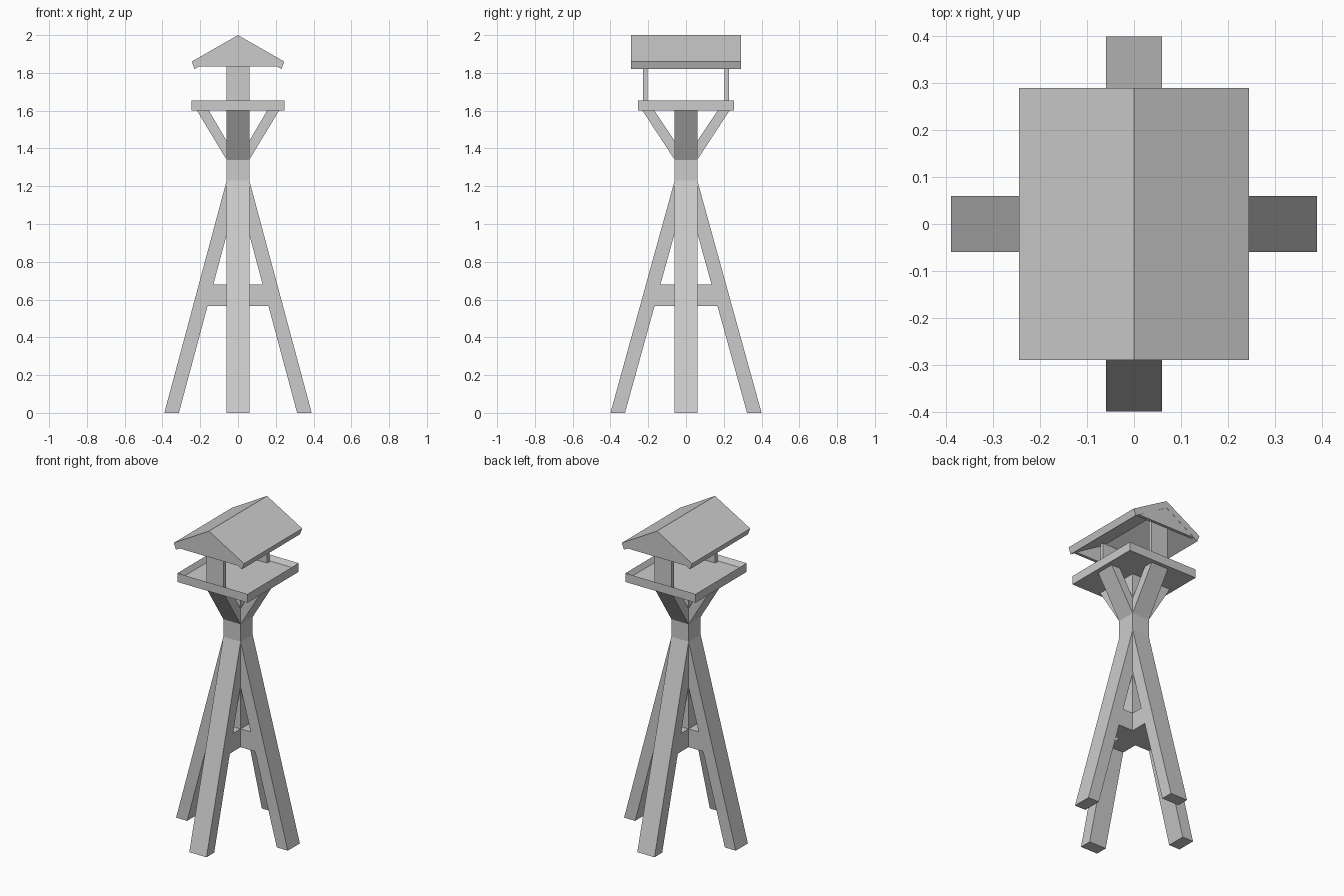
import bpy, bmesh
from math import pi
from mathutils import Matrix

if "Cube" in bpy.data.objects:
    bpy.data.objects.remove(bpy.data.objects["Cube"])

H = 0.06  # half width of the square timbers


def finish(name, bm):
    bmesh.ops.recalc_face_normals(bm, faces=bm.faces)
    mesh = bpy.data.meshes.new(name)
    bm.to_mesh(mesh)
    bm.free()
    ob = bpy.data.objects.new(name, mesh)
    bpy.context.collection.objects.link(ob)
    return ob


def prism(name, outline, y0, y1, turn=0.0):
    """Extrude an x-z outline from y0 to y1, then turn it about z."""
    bm = bmesh.new()
    face = bm.faces.new([bm.verts.new((x, y0, z)) for x, z in outline])
    ext = bmesh.ops.extrude_face_region(bm, geom=[face])["geom"]
    moved = [g for g in ext if isinstance(g, bmesh.types.BMVert)]
    bmesh.ops.translate(bm, verts=moved, vec=(0, y1 - y0, 0))
    bmesh.ops.rotate(bm, verts=bm.verts, matrix=Matrix.Rotation(turn, 3, 'Z'))
    return finish(name, bm)


def box(name, x, y0, y1, z0, z1):
    return prism(name, [(-x, z0), (x, z0), (x, z1), (-x, z1)], y0, y1)


# Central post
box("central_post", H, -H, H, 0.565, 1.6)

# Four splayed legs, cross braces and tray struts around the post
for i, side in enumerate(("right", "back", "left", "front")):
    foot, strut = (0.39, 0.217) if i % 2 == 0 else (0.40, 0.23)
    inner = foot - 0.077
    slope = (foot - H) / 1.23

    def inside(z):
        return inner - slope * z

    turn = i * pi / 2
    prism(side + "_leg", [(foot, 0), (H, 1.23), (H, (inner - H) / slope), (inner, 0)],
          -H, H, turn)
    prism(side + "_cross_brace", [(H, 0.565), (inside(0.565), 0.565),
                                  (inside(0.68), 0.68), (H, 0.68)], -H, H, turn)
    prism(side + "_tray_strut", [(H, 1.34), (strut, 1.6), (strut - 0.063, 1.6), (H, 1.44)],
          -H, H, turn)

# Feeding tray: a block with its top inset and pressed down to leave a rim
bm = bmesh.new()
bmesh.ops.create_cube(bm, size=1, matrix=Matrix.Translation((0, 0, 1.6275))
                      @ Matrix.Diagonal((0.49, 0.51, 0.055, 1)))
top = max(bm.faces, key=lambda f: f.calc_center_median().z)
bmesh.ops.inset_region(bm, faces=[top], thickness=0.025)
bmesh.ops.translate(bm, verts=top.verts, vec=(0, 0, -0.03))
finish("feeding_tray", bm)

# Pitched roof
prism("roof", [(-0.245, 1.86), (0, 2.0), (0.245, 1.86), (0.23, 1.82),
               (0, 1.955), (-0.23, 1.82)], -0.29, 0.29)

# Roof supports and gable boards at both ends
for name, s in (("front", -1), ("back", 1)):
    box(name + "_roof_support", H, s * 0.205, s * 0.228, 1.625, 1.92)
    prism(name + "_gable", [(-0.205, 1.835), (0.205, 1.835), (0, 1.955)],
          s * 0.27, s * 0.289)
